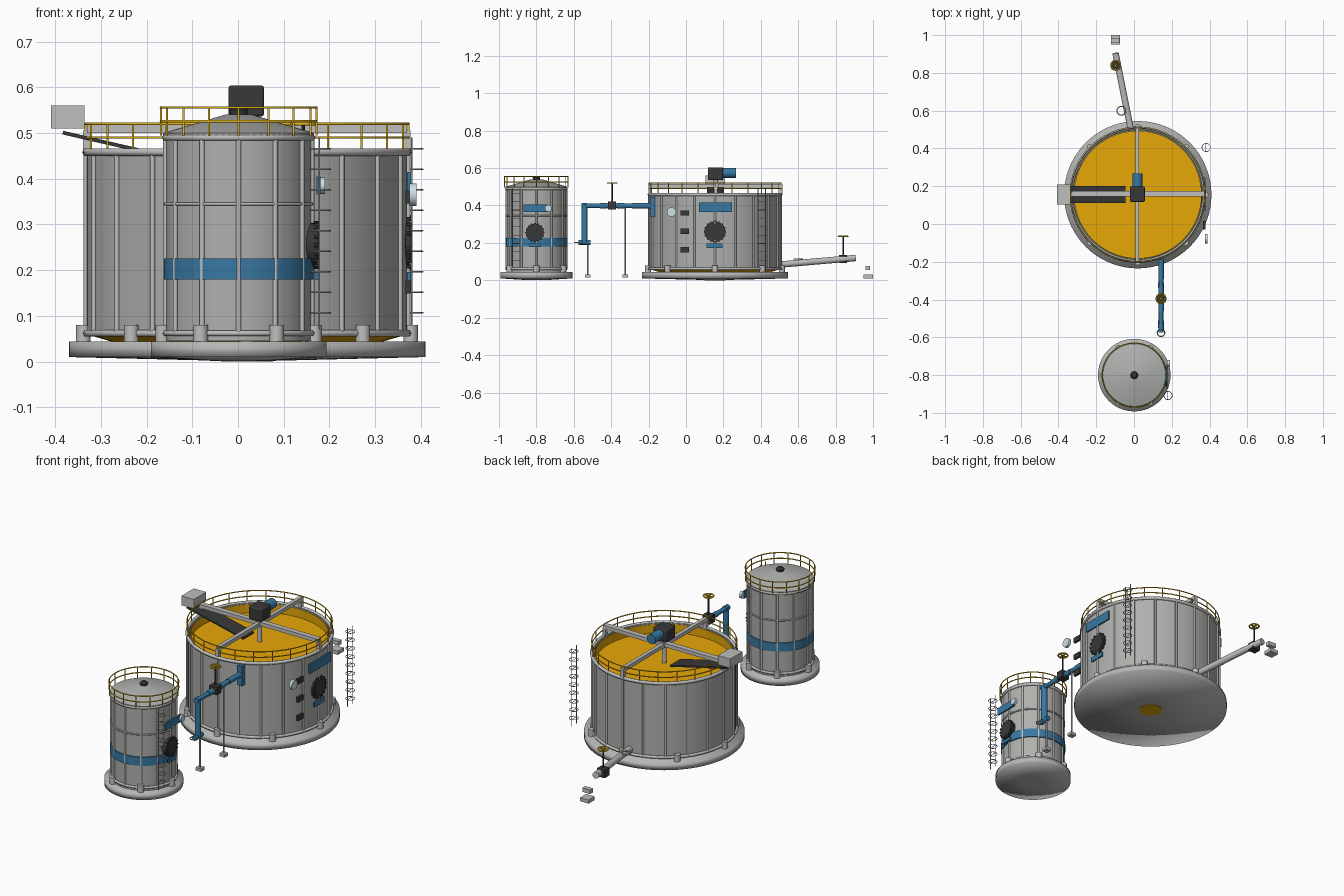
import bpy, bmesh, math
from mathutils import Vector, Matrix

if "Cube" in bpy.data.objects:
    bpy.data.objects.remove(bpy.data.objects["Cube"])

def mat(name, r, g, b):
    m = bpy.data.materials.new(name)
    m.diffuse_color = (r, g, b, 1)
    m.use_nodes = True
    m.node_tree.nodes["Principled BSDF"].inputs["Base Color"].default_value = m.diffuse_color
    return m

WALL = mat("tank_grey", 0.43, 0.44, 0.42)
STEEL = mat("light_steel", 0.52, 0.53, 0.51)
PAD = mat("pad_grey", 0.47, 0.48, 0.46)
DARK = mat("dark_iron", 0.04, 0.04, 0.042)
BLUE = mat("pipe_blue", 0.04, 0.19, 0.37)
ORANGE = mat("orange_slurry", 0.90, 0.44, 0.003)
YELLOW = mat("rail_yellow", 0.85, 0.52, 0.01)
WHITE = mat("gauge_white", 0.62, 0.75, 0.80)

def finish(bm, name, m, sharp=35):
    bmesh.ops.recalc_face_normals(bm, faces=bm.faces)
    for e in bm.edges:
        e.smooth = len(e.link_faces) == 2 and e.calc_face_angle(0) < math.radians(sharp)
    for f in bm.faces:
        f.smooth = True
    me = bpy.data.meshes.new(name)
    bm.to_mesh(me)
    bm.free()
    me.materials.append(m)
    ob = bpy.data.objects.new(name, me)
    bpy.context.collection.objects.link(ob)
    return ob

# primitives that add into a shared bmesh
def rod(bm, a, b, r, seg=8):
    a, b = Vector(a), Vector(b)
    d = b - a
    M = Matrix.Translation((a + b) / 2) @ d.to_track_quat('Z', 'Y').to_matrix().to_4x4()
    bmesh.ops.create_cone(bm, cap_ends=True, segments=seg, radius1=r, radius2=r,
                          depth=d.length, matrix=M)

def box(bm, c, s, rot=None):
    M = Matrix.Translation(c) @ (rot or Matrix()) @ Matrix.Diagonal((*s, 1))
    bmesh.ops.create_cube(bm, size=1, matrix=M)

def ring(bm, c, R, r, n=64, k=6):
    rows = []
    for i in range(n):
        a = 2 * math.pi * i / n
        rows.append([bm.verts.new((c[0] + (R + r * math.cos(t)) * math.cos(a),
                                   c[1] + (R + r * math.cos(t)) * math.sin(a),
                                   c[2] + r * math.sin(t)))
                     for t in (2 * math.pi * j / k for j in range(k))])
    for i in range(n):
        p, q = rows[i], rows[(i + 1) % n]
        for j in range(k):
            bm.faces.new((p[j], q[j], q[(j + 1) % k], p[(j + 1) % k]))

def lathe(name, m, c, prof, closed=False, n=72, sharp=35):
    bm = bmesh.new()
    rows = []
    for r, z in prof:
        if r == 0:
            rows.append([bm.verts.new((c[0], c[1], z))] * n)
        else:
            rows.append([bm.verts.new((c[0] + r * math.cos(2 * math.pi * i / n),
                                       c[1] + r * math.sin(2 * math.pi * i / n), z)) for i in range(n)])
    pairs = list(zip(rows, rows[1:])) + ([(rows[-1], rows[0])] if closed else [])
    for p, q in pairs:
        for i in range(n):
            j = (i + 1) % n
            bm.faces.new(list(dict.fromkeys((p[i], p[j], q[j], q[i]))))
    return finish(bm, name, m, sharp)

def one(name, m, fn, *args, **kw):
    bm = bmesh.new()
    fn(bm, *args, **kw)
    return finish(bm, name, m)

def polar(c, r, i, n, z):
    a = 2 * math.pi * i / n
    return (c[0] + r * math.cos(a), c[1] + r * math.sin(a), z)

# pad, stiffeners, hoops, anchor lugs and guard rail shared by both tanks
def tank_common(tag, c, r, pad_r, top, n_rib, n_lug, n_post, rail_r, rail_z, hoops):
    lathe(tag + "_pad", PAD, c, [(0, 0.001), (0.065, 0.002), (pad_r, 0.01), (pad_r, 0.044), (0, 0.044)],
          sharp=120)
    bm = bmesh.new()
    for i in range(n_rib):
        rod(bm, polar(c, r, i, n_rib, 0.06), polar(c, r, i, n_rib, top), 0.0055)
    for z, t in hoops:
        ring(bm, (*c, z), r, t)
    finish(bm, tag + "_ribs_and_hoops", STEEL, 65)
    bm = bmesh.new()
    for i in range(n_lug):
        rod(bm, polar(c, r + 0.006, i, n_lug, 0.04), polar(c, r + 0.006, i, n_lug, 0.08), 0.016, 12)
    finish(bm, tag + "_anchor_lugs", STEEL)
    bm = bmesh.new()
    z0, z1 = rail_z
    for i in range(n_post):
        rod(bm, polar(c, rail_r, i, n_post, z0), polar(c, rail_r, i, n_post, z1), 0.0025, 6)
    for z in (z1, (z0 + z1) / 2):
        ring(bm, (*c, z), rail_r, 0.0028)
    finish(bm, tag + "_guard_rail", YELLOW, 65)

# caged ladder
def ladder(tag, x, y):
    bm = bmesh.new()
    for s in (-0.02, 0.02):
        rod(bm, (x, y + s, 0.07), (x, y + s, 0.49), 0.002, 6)
    for i in range(9):
        z = 0.107 + i * 0.0448
        rod(bm, (x, y - 0.02, z), (x, y + 0.02, z), 0.0015, 6)
        ring(bm, (x + 0.002, y, z), 0.022, 0.0017, 20)
    finish(bm, tag + "_caged_ladder", STEEL, 65)

# round access hatch with bolts, facing +x
def manway(tag, x, y, z, r):
    bm = bmesh.new()
    rod(bm, (x - 0.03, y, z), (x + 0.002, y, z), r, 32)
    rod(bm, (x, y, z), (x + 0.006, y, z), r * 0.8, 32)
    for i in range(16):
        a = math.pi * i / 8
        p = (y + r * math.cos(a), z + r * math.sin(a))
        rod(bm, (x - 0.006, *p), (x + 0.005, *p), 0.0045, 6)
    finish(bm, tag + "_manway", DARK)

# handwheel valve
def valve(tag, x, y, z, top):
    bm = bmesh.new()
    box(bm, (x, y, z), (0.045, 0.042, 0.042))
    rod(bm, (x, y, z), (x, y, top), 0.004)
    finish(bm, tag + "_valve_body", DARK)
    bm = bmesh.new()
    ring(bm, (x, y, top), 0.025, 0.004, 24)
    box(bm, (x, y, top), (0.05, 0.006, 0.004))
    box(bm, (x, y, top), (0.006, 0.05, 0.004))
    finish(bm, tag + "_handwheel", YELLOW, 65)

# ---- large open tank ----
B = (0.02, 0.155)
tank_common("large_tank", B, 0.352, 0.39, 0.46, 20, 8, 24, 0.353, (0.46, 0.52),
            [(0.062, 0.008), (0.458, 0.009)])
lathe("large_tank_shell", WALL, B, [(0.35, 0.055), (0.35, 0.46), (0.34, 0.46), (0.34, 0.055)], True)
lathe("slurry", ORANGE, B, [(0, 0.042), (0.29, 0.042), (0.338, 0.056), (0.338, 0.455),
                            (0.336, 0.455), (0.336, 0.41), (0, 0.41)])
lathe("bottom_drain", ORANGE, B, [(0, 0), (0.057, 0), (0.057, 0.003), (0, 0.003)])
bm = bmesh.new()
box(bm, (0.02, 0.16, 0.51), (0.70, 0.028, 0.02))
box(bm, (0.017, 0.16, 0.506), (0.02, 0.71, 0.02))
for p in ((-0.33, 0.16), (0.368, 0.16), (0.017, -0.192), (0.017, 0.507)):
    box(bm, (*p, 0.483), (0.018, 0.018, 0.045))
rod(bm, (0.017, 0.16, 0.41), (0.017, 0.16, 0.54), 0.012, 16)
finish(bm, "bridge_beams", STEEL)
ob = one("drive_gearbox", DARK, box, (0.018, 0.158, 0.57), (0.078, 0.082, 0.068))
bev = ob.modifiers.new("bevel", 'BEVEL')
bev.width, bev.segments = 0.006, 2
one("drive_motor", BLUE, rod, (0.018, 0.195, 0.574), (0.018, 0.268, 0.574), 0.026, 24)
one("feed_box", STEEL, box, (-0.372, 0.157, 0.535), (0.073, 0.105, 0.05))
# sloping feed trough
one("feed_trough", DARK, box, (-0.215, 0.157, 0.462), (0.345, 0.09, 0.008),
    Matrix.Rotation(math.radians(13), 4, 'Y'))
manway("large", 0.373, 0.155, 0.26, 0.056)
bm = bmesh.new()
box(bm, (0.374, 0.158, 0.39), (0.008, 0.176, 0.05))
box(bm, (0.374, 0.152, 0.184), (0.008, 0.085, 0.025))
finish(bm, "large_tank_plates", BLUE)
bm = bmesh.new()
for z in (0.36, 0.262, 0.163):
    box(bm, (0.372, -0.007, z), (0.012, 0.045, 0.028))
finish(bm, "sample_ports", DARK)
one("large_gauge", WHITE, rod, (0.375, -0.078, 0.365), (0.39, -0.078, 0.365), 0.025, 24)
ladder("large", 0.38, 0.405)

# ---- small covered tank ----
S = (0.0015, -0.8)
tank_common("small_tank", S, 0.16, 0.192, 0.49, 12, 6, 16, 0.17, (0.495, 0.556),
            [(0.062, 0.007), (0.49, 0.008), (0.345, 0.004)])
lathe("small_tank_shell", WALL, S, [(0, 0.045), (0.158, 0.045), (0.158, 0.49), (0.165, 0.494),
                                    (0.165, 0.5), (0.03, 0.54), (0, 0.54)])
lathe("roof_vent", DARK, S, [(0, 0.535), (0.018, 0.535), (0.02, 0.55), (0.012, 0.558), (0, 0.558)], n=24)
lathe("blue_band", BLUE, S, [(0.155, 0.18), (0.164, 0.18), (0.164, 0.226), (0.155, 0.226)], True)
manway("small", 0.172, -0.808, 0.255, 0.048)
bm = bmesh.new()
box(bm, (0.176, -0.805, 0.385), (0.008, 0.13, 0.04))
box(bm, (0.174, -0.808, 0.188), (0.008, 0.065, 0.018))
finish(bm, "small_tank_plates", BLUE)
one("small_gauge", WHITE, rod, (0.175, -0.737, 0.385), (0.19, -0.737, 0.385), 0.018, 24)
ladder("small", 0.178, -0.908)

# ---- blue transfer pipe ----
X = 0.143
bm = bmesh.new()
rod(bm, (X, -0.17, 0.398), (X, -0.56, 0.398), 0.012, 16)
for y0, y1 in ((-0.19, -0.29), (-0.33, -0.37), (-0.42, -0.46), (-0.53, -0.56)):
    rod(bm, (X, y0, 0.398), (X, y1, 0.398), 0.0145, 16)
rod(bm, (X, -0.543, 0.2), (X, -0.543, 0.405), 0.016, 16)
rod(bm, (X, -0.51, 0.203), (X, -0.575, 0.203), 0.013, 16)
box(bm, (X, -0.178, 0.392), (0.028, 0.026, 0.105))
finish(bm, "transfer_pipe", BLUE)
one("pipe_end_flange", STEEL, ring, (X, -0.575, 0.203), 0.02, 0.003, 24)
valve("transfer", X, -0.395, 0.4, 0.52)
bm = bmesh.new()
for y, z in ((-0.525, 0.2), (-0.325, 0.39)):
    rod(bm, (X, y, 0.02), (X, y, z), 0.0045)
    box(bm, (X, y, 0.022), (0.032, 0.03, 0.016))
finish(bm, "pipe_props", STEEL, 65)

# ---- discharge pipe at the back ----
bm = bmesh.new()
rod(bm, (-0.015, 0.49, 0.083), (-0.098, 0.905, 0.119), 0.017, 20)
finish(bm, "discharge_pipe", STEEL)
valve("discharge", -0.097, 0.84, 0.113, 0.235)
one("discharge_ring", STEEL, ring, (-0.067, 0.6, 0.115), 0.023, 0.003, 24)
bm = bmesh.new()
box(bm, (-0.098, 0.975, 0.02), (0.05, 0.05, 0.02))
box(bm, (-0.098, 0.973, 0.066), (0.045, 0.024, 0.022))
finish(bm, "discharge_footings", STEEL)
